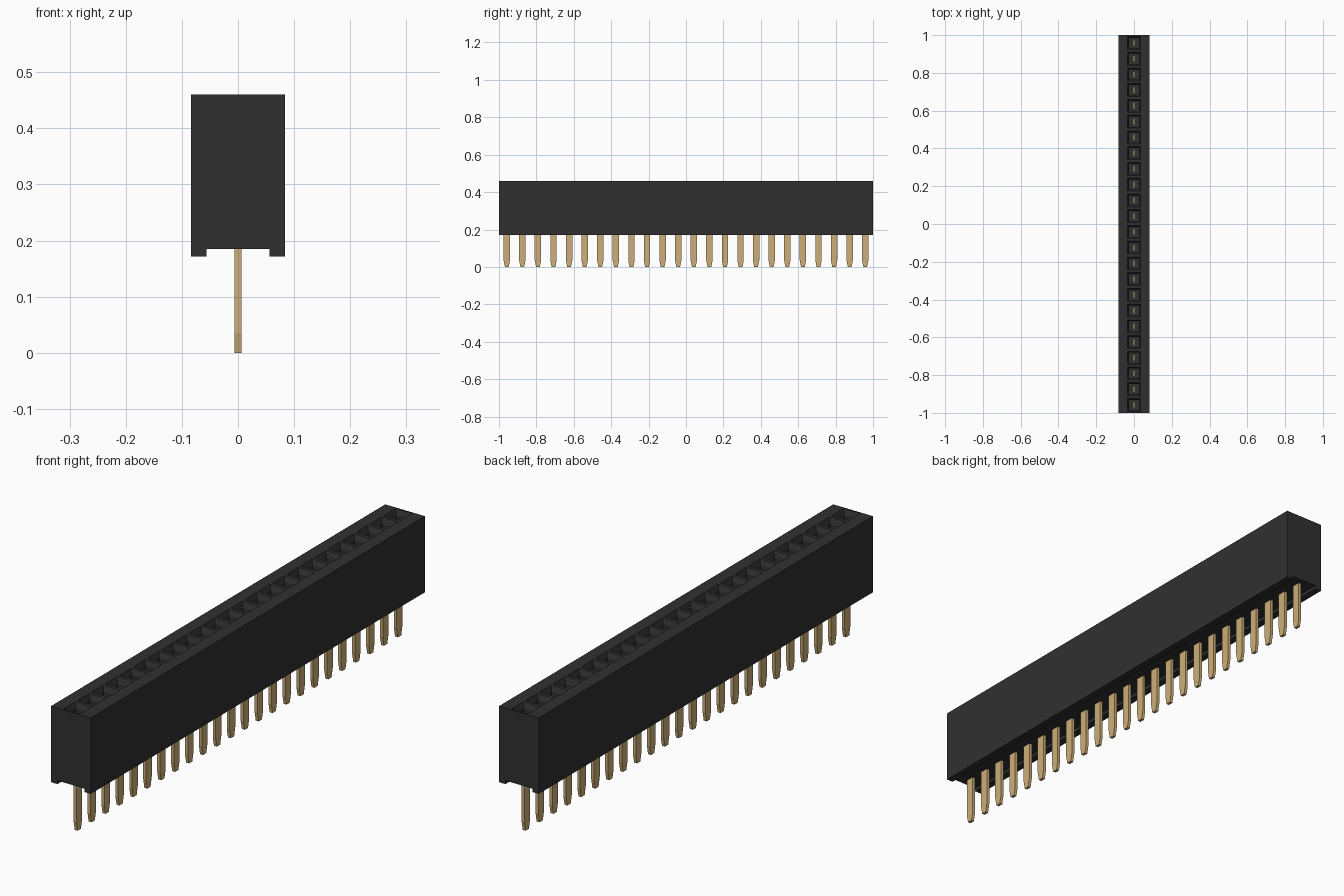
import bpy
import bmesh
from mathutils import Vector

COUNT = 24
PITCH = 2 / COUNT
HALF_W = PITCH            # half width of the housing
TOP, BASE, GROOVE = 0.46, 0.172, 0.185

cube = bpy.data.objects.get("Cube")
if cube:
    bpy.data.objects.remove(cube, do_unlink=True)


def material(name, colour):
    mat = bpy.data.materials.new(name)
    mat.use_nodes = True
    mat.diffuse_color = colour
    mat.node_tree.nodes["Principled BSDF"].inputs["Base Color"].default_value = colour
    return mat


def extrude_profile(bm, points, direction):
    """Fill a closed outline and sweep it into a solid."""
    face = bm.faces.new([bm.verts.new(p) for p in points])
    result = bmesh.ops.extrude_face_region(bm, geom=[face], use_keep_orig=True)
    verts = [g for g in result["geom"] if isinstance(g, bmesh.types.BMVert)]
    bmesh.ops.translate(bm, verts=verts, vec=Vector(direction))
    bmesh.ops.recalc_face_normals(bm, faces=bm.faces)


def to_mesh(bm, name, mat):
    mesh = bpy.data.meshes.new(name)
    bm.to_mesh(mesh)
    bm.free()
    mesh.materials.append(mat)
    return mesh


def add_object(name, mesh, y=0):
    obj = bpy.data.objects.new(name, mesh)
    obj.location.y = y
    bpy.context.collection.objects.link(obj)


black = material("black_plastic", (0.03, 0.03, 0.03, 1))
gold = material("gold_metal", (0.61, 0.43, 0.19, 1))

# Housing: grooved outline swept along y, with a strip on top for the sockets
side = [(0.042, TOP), (HALF_W, TOP), (HALF_W, BASE), (0.056, BASE), (0.056, GROOVE)]
outline = side + [(-x, z) for x, z in reversed(side)]
bm = bmesh.new()
extrude_profile(bm, [(x, -1, z) for x, z in outline], (0, 2, 0))

# Divide the housing into one cell per socket
for i in range(1, COUNT):
    bmesh.ops.bisect_plane(bm, geom=bm.verts[:] + bm.edges[:] + bm.faces[:],
                           plane_co=(0, -1 + i * PITCH, 0), plane_no=(0, 1, 0))

# Sockets: rim, tapered lead-in, then a straight square well
cells = [f for f in bm.faces if f.normal.z > 0.9
         and abs(f.calc_center_median().x) < 0.01 and f.calc_center_median().z > 0.4]
bmesh.ops.inset_individual(bm, faces=cells, thickness=0.01)
bmesh.ops.inset_individual(bm, faces=cells, thickness=0.011, depth=-0.02)
for cell in cells:
    well = bmesh.ops.extrude_discrete_faces(bm, faces=[cell])["faces"][0]
    bmesh.ops.translate(bm, verts=well.verts[:], vec=(0, 0, -0.14))
add_object("housing", to_mesh(bm, "housing", black))

# Pins: flat blades with a narrowed tip, reaching up into the wells
half = [(0.017, 0.36), (0.017, 0.035), (0.010, 0)]
blade = half + [(-y, z) for y, z in reversed(half)]
bm = bmesh.new()
extrude_profile(bm, [(-0.006, y, z) for y, z in blade], (0.012, 0, 0))
pin_mesh = to_mesh(bm, "pin", gold)
for i in range(COUNT):
    add_object(f"pin_{i + 1}", pin_mesh, -1 + (i + 0.5) * PITCH)
